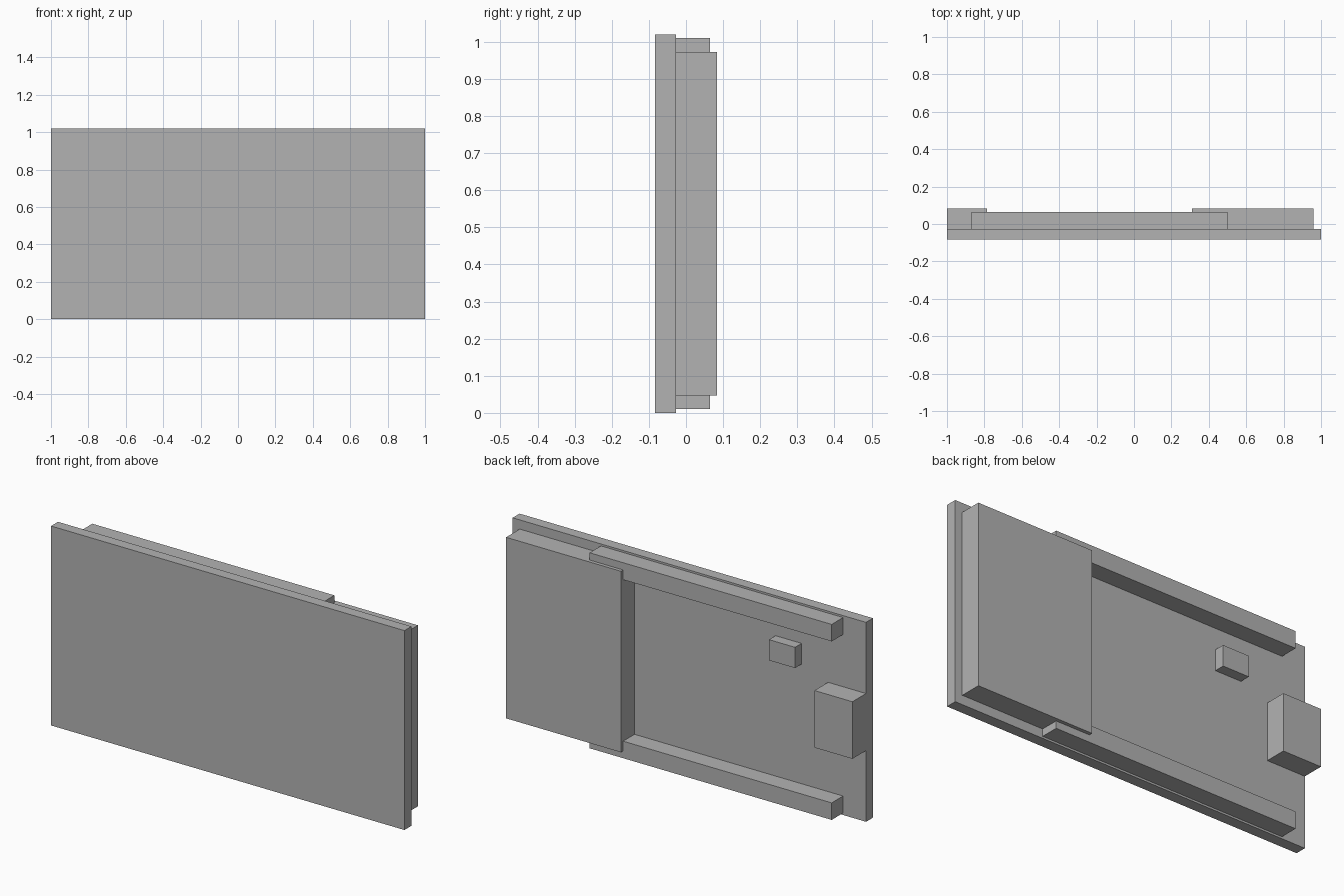
import bpy
from mathutils import Vector

cube = bpy.data.objects.get("Cube")
if cube:
    bpy.data.objects.remove(cube, do_unlink=True)

grey = bpy.data.materials.new("plain grey")
colour = (0.45, 0.45, 0.45, 1)
grey.diffuse_color = colour
grey.use_nodes = True
grey.node_tree.nodes["Principled BSDF"].inputs["Base Color"].default_value = colour


def box(name, low, high):
    """Axis-aligned box between two opposite corners."""
    low, high = Vector(low), Vector(high)
    bpy.ops.mesh.primitive_cube_add(size=1, location=(low + high) / 2)
    part = bpy.context.object
    part.name = name
    part.scale = high - low
    bpy.ops.object.transform_apply(location=False, rotation=False, scale=True)
    part.data.materials.append(grey)
    return part


HEIGHT = 1.02
FRONT, FACE, BACK = -0.083, -0.027, 0.083   # board front, board back, tallest parts

# Flat front board
box("board", (-1, FRONT, 0), (1, FACE, HEIGHT))

# Large housing on the back
box("back_housing", (0.31, FACE, 0.047), (0.96, BACK, 0.973))

# Matching rails along the lower and upper edges
for name, base in (("lower_rail", 0.01), ("upper_rail", HEIGHT - 0.097)):
    box(name, (-0.87, FACE, base), (0.5, 0.065, base + 0.087))

# Connector block at the edge, and a small button
box("edge_connector", (-1, FACE, 0.364), (-0.785, BACK, 0.656))
box("button", (-0.635, FACE, 0.709), (-0.488, 0.026, 0.815))
